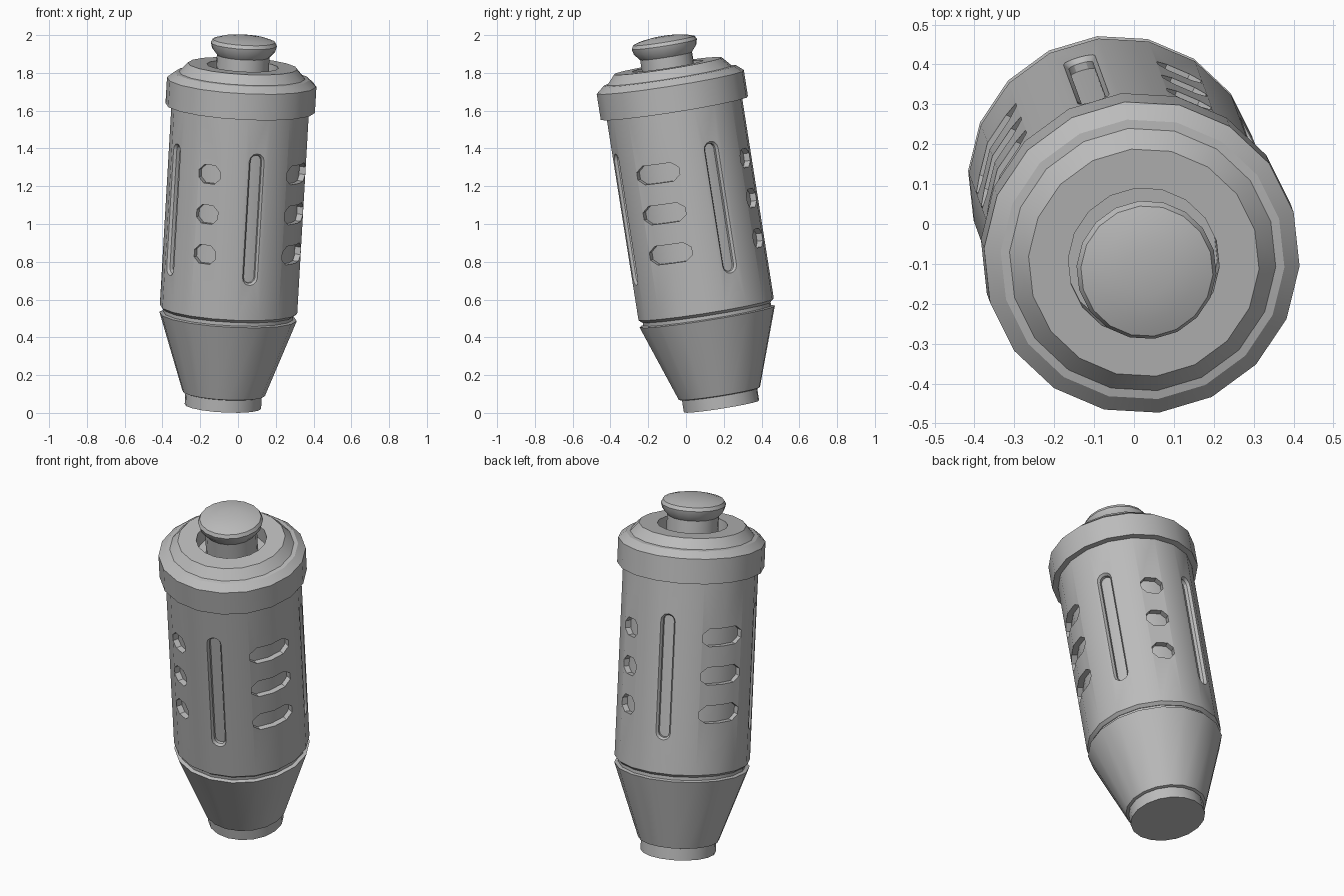
import bpy, bmesh
from math import radians, cos, sin, pi
from mathutils import Matrix, Vector

if "Cube" in bpy.data.objects:
    bpy.data.objects.remove(bpy.data.objects["Cube"])

SIDES = 18
TWIST = radians(-3.5)
BODY_R = 0.365

# The whole canister leans along one tilted axis
axis = Vector((0.058, -0.158, 1)).normalized()
TILT = (Matrix.Translation((-0.08, 0.188, 0.034))
        @ Vector((0, 0, 1)).rotation_difference(axis).to_matrix().to_4x4())

grey = bpy.data.materials.new("grey_metal")
grey.use_nodes = True
grey.diffuse_color = (0.5, 0.5, 0.5, 1)
grey.node_tree.nodes["Principled BSDF"].inputs["Base Color"].default_value = (0.5, 0.5, 0.5, 1)


def make_object(name, bm):
    bmesh.ops.recalc_face_normals(bm, faces=bm.faces)
    mesh = bpy.data.meshes.new(name)
    bm.to_mesh(mesh)
    bm.free()
    mesh.materials.append(grey)
    obj = bpy.data.objects.new(name, mesh)
    bpy.context.collection.objects.link(obj)
    obj.matrix_world = TILT
    return obj


def loft(bm, rings):
    """Skin a list of equal point rings and cap both ends."""
    loops = [[bm.verts.new(p) for p in ring] for ring in rings]
    n = len(loops[0])
    for a, b in zip(loops, loops[1:]):
        for i in range(n):
            j = (i + 1) % n
            bm.faces.new((a[i], a[j], b[j], b[i]))
    bm.faces.new(loops[0][::-1])
    bm.faces.new(loops[-1])


def lathe(name, profile):
    """Turn (radius, height) points into a closed solid."""
    bm = bmesh.new()
    loft(bm, [[(r * cos(TWIST + 2 * pi * i / SIDES), r * sin(TWIST + 2 * pi * i / SIDES), z)
               for i in range(SIDES)] for r, z in profile])
    return make_object(name, bm)


def smooth(obj):
    bpy.ops.object.select_all(action='DESELECT')
    obj.select_set(True)
    bpy.context.view_layer.objects.active = obj
    bpy.ops.object.shade_smooth_by_angle(angle=radians(30))


def stadium(w, h, steps=6):
    """Tall slot outline with round ends."""
    r = w / 2
    return [(r * cos(pi * i / steps + k * pi), r * sin(pi * i / steps + k * pi) + (1 - 2 * k) * (h / 2 - r))
            for k in (0, 1) for i in range(steps + 1)]


def clipped_box(w, h, cx, cy):
    """Rectangle outline with cut corners."""
    x, y = w / 2, h / 2
    return [(x, cy - y), (x, y - cy), (x - cx, y), (cx - x, y),
            (-x, y - cy), (-x, cy - y), (cx - x, -y), (x - cx, -y)]


def cut_prism(bm, angle, height, layers):
    """Add a radial cutter; each layer is (radius, outline)."""
    out = Vector((cos(angle), sin(angle), 0))
    side = Vector((-sin(angle), cos(angle), 0))
    loft(bm, [[out * r + side * u + Vector((0, 0, height + v)) for u, v in outline]
              for r, outline in layers])


# Foot plug and tapered lower cone
parts = [
    lathe("foot_plug", [(0.203, 0), (0.203, 0.10)]),
    lathe("lower_cone", [(0.205, 0.066), (0.219, 0.07), (0.365, 0.483), (0.345, 0.488), (0.345, 0.52)]),
]

# Main barrel, with a core that forms the floor of the recesses
barrel = lathe("barrel", [(0.348, 0.507), (BODY_R, 0.522), (BODY_R, 1.65)])
parts.append(lathe("recess_floor", [(0.332, 0.56), (0.332, 1.6)]))

# Cutters for the slots, repeated on opposite sides
bm = bmesh.new()
apothem = BODY_R * cos(pi / SIDES)
for half in (0, pi):
    for deg in (-73.5, 26.5):
        cut_prism(bm, radians(deg) + half, 1.063,
                  [(0.30, stadium(0.062, 0.687)), (apothem - 0.014, stadium(0.062, 0.687)),
                   (apothem + 0.004, stadium(0.088, 0.713)), (0.42, stadium(0.088, 0.713))])
    for deg, width, clip in ((-113.5, 0.122, 0.03), (-23.5, 0.245, 0.04)):
        outline = clipped_box(width, 0.1, clip, 0.03)
        for height in (0.86, 1.075, 1.29):
            cut_prism(bm, radians(deg) + half, height, [(0.28, outline), (0.42, outline)])
cutter = make_object("slot_cutter", bm)
cutter.hide_render = True

cut = barrel.modifiers.new("slots", 'BOOLEAN')
cut.operation = 'DIFFERENCE'
cut.solver = 'EXACT'
cut.object = cutter
bpy.context.view_layer.objects.active = barrel
bpy.ops.object.modifier_apply(modifier=cut.name)
bpy.data.objects.remove(cutter)
parts.append(barrel)

# Collar with stepped shoulder and a well in the top
parts.append(lathe("collar", [(0.36, 1.60), (0.397, 1.602), (0.397, 1.742), (0.357, 1.775), (0.335, 1.778),
                              (0.29, 1.828), (0.19, 1.828), (0.19, 1.74)]))

# Push button: stem and domed head
parts.append(lathe("button", [(0.14, 1.72), (0.14, 1.882), (0.168, 1.915), (0.176, 1.945), (0.166, 1.964),
                              (0.12, 1.978), (0.06, 1.986), (0.015, 1.988)]))

for part in parts:
    smooth(part)
